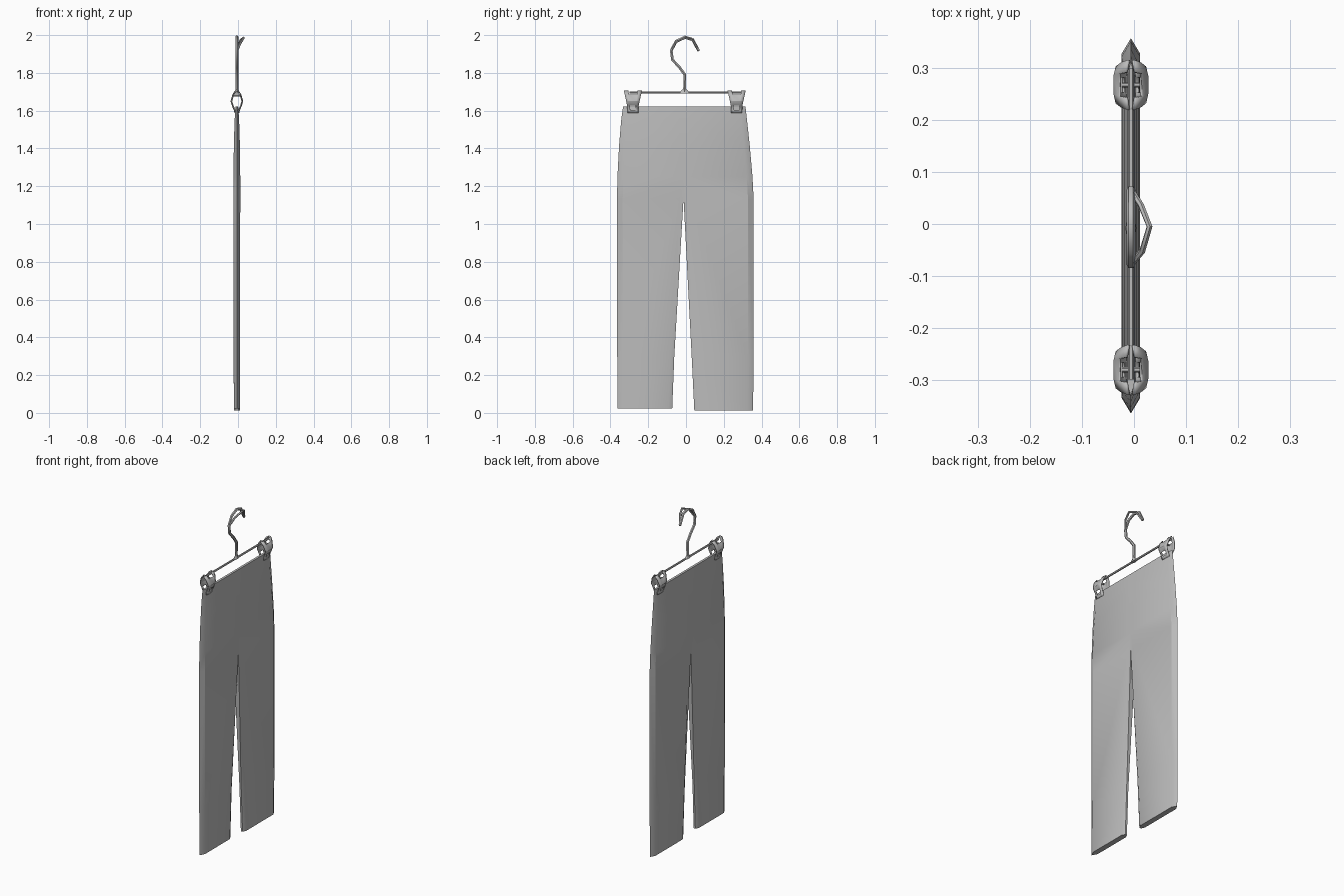
import bpy, bmesh, math
from mathutils import Vector

cube = bpy.data.objects.get("Cube")
if cube:
    bpy.data.objects.remove(cube, do_unlink=True)

CX = -0.006  # mid plane of the garment

grey = bpy.data.materials.new("mid_grey")
grey.use_nodes = True
grey.diffuse_color = (0.5, 0.5, 0.5, 1)
grey.node_tree.nodes["Principled BSDF"].inputs["Base Color"].default_value = (0.5, 0.5, 0.5, 1)


def finish(obj, angle=30):
    """Give the object its colour and smooth shading with sharp edges."""
    obj.data.materials.clear()
    obj.data.materials.append(grey)
    bpy.ops.object.select_all(action='DESELECT')
    obj.select_set(True)
    bpy.context.view_layer.objects.active = obj
    bpy.ops.object.shade_smooth_by_angle(angle=math.radians(angle))


def mesh_object(name, bm):
    bmesh.ops.recalc_face_normals(bm, faces=bm.faces[:])
    mesh = bpy.data.meshes.new(name)
    bm.to_mesh(mesh)
    bm.free()
    obj = bpy.data.objects.new(name, mesh)
    bpy.context.collection.objects.link(obj)
    return obj


def wire(name, points, radius):
    """A low-sided bent rod through the points."""
    curve = bpy.data.curves.new(name, 'CURVE')
    curve.dimensions = '3D'
    curve.bevel_depth = radius
    curve.bevel_resolution = 1
    curve.use_fill_caps = True
    spline = curve.splines.new('POLY')
    spline.points.add(len(points) - 1)
    for p, co in zip(spline.points, points):
        p.co = (*co, 1)
    obj = bpy.data.objects.new(name, curve)
    bpy.context.collection.objects.link(obj)
    bpy.ops.object.select_all(action='DESELECT')
    obj.select_set(True)
    bpy.context.view_layer.objects.active = obj
    bpy.ops.object.convert(target='MESH')
    finish(bpy.context.view_layer.objects.active, 50)


# Trousers: two lofted halves that meet on the seam above the crotch
SEAM, CROTCH = -0.013, 1.135


def half_trousers(bm, sections):
    rings = []
    for z, outer, inner, t in sections:
        way = 1 if inner > outer else -1
        joined = z >= CROTCH
        tip = t if joined else t * 0.35
        a = outer + way * 0.03
        b = inner - way * 0.02
        profile = [(0, outer), (t, a), (t, b), (tip, inner),
                   (-tip, inner), (-t, b), (-t, a)]
        rings.append([bm.verts.new((CX + x, y, z)) for x, y in profile])
    for (low, high), section in zip(zip(rings, rings[1:]), sections):
        for i in range(7):
            if i == 3 and section[0] >= CROTCH:
                continue  # no wall along the seam
            j = (i + 1) % 7
            bm.faces.new((low[i], low[j], high[j], high[i]))
    bm.faces.new(rings[0])
    bm.faces.new(rings[-1])


bm = bmesh.new()
half_trousers(bm, [
    (0.022, -0.362, -0.073, 0.016), (0.30, -0.364, -0.062, 0.017),
    (CROTCH, -0.365, SEAM, 0.018), (1.25, -0.363, SEAM, 0.018),
    (1.42, -0.354, SEAM, 0.016), (1.55, -0.343, SEAM, 0.012),
    (1.622, -0.333, SEAM, 0.007)])
half_trousers(bm, [
    (0.012, 0.355, 0.044, 0.016), (0.30, 0.358, 0.030, 0.017),
    (CROTCH, 0.358, SEAM, 0.018), (1.25, 0.352, SEAM, 0.018),
    (1.42, 0.337, SEAM, 0.016), (1.55, 0.323, SEAM, 0.012),
    (1.622, 0.315, SEAM, 0.007)])
bmesh.ops.remove_doubles(bm, verts=bm.verts[:], dist=0.0005)
finish(mesh_object("trousers", bm))

# Hanger bar and hook, with a second strand bent out sideways
wire("hanger_bar", [(CX, -0.30, 1.695), (CX, 0.30, 1.695)], 0.006)
hook = [(-0.008, 1.69), (-0.006, 1.79), (-0.035, 1.83), (-0.072, 1.87),
        (-0.078, 1.92), (-0.052, 1.968), (-0.005, 1.99), (0.035, 1.978), (0.066, 1.92)]
wire("hook", [(CX, y, z) for y, z in hook], 0.0085)
bulge = [0, 0.022, 0.036, 0.02, 0]
wire("hook_side_strand",
     [(CX + x, y, z - 0.004) for x, (y, z) in zip(bulge, hook[4:])], 0.006)

# Domed collar where the hook meets the bar
bpy.ops.mesh.primitive_cone_add(vertices=8, radius1=0.03, radius2=0.012,
                                depth=0.02, location=(CX, -0.008, 1.702))
collar = bpy.context.object
collar.name = "hook_collar"
collar.scale.x = 0.35
finish(collar)

# Clips: a bowed plate on each side with a top notch and a lower window
# rows: height, distance from mid plane, half width
ROWS = [(1.705, 0.008, 0.048), (1.685, 0.021, 0.043), (1.65, 0.031, 0.035),
        (1.627, 0.024, 0.030), (1.603, 0.014, 0.029), (1.587, 0.010, 0.029)]


def clip_plate(name, y, side):
    bm = bmesh.new()
    grid = [[bm.verts.new((CX + side * (x - (0.004 if abs(u) == 1 else 0)), y + u * w, z))
             for u in (-1, -0.5, 0.5, 1)] for z, x, w in ROWS]
    for r in range(len(ROWS) - 1):
        for c in range(3):
            if c == 1 and r in (0, 3):
                continue  # notch and window
            bm.faces.new((grid[r][c], grid[r][c + 1], grid[r + 1][c + 1], grid[r + 1][c]))
    obj = mesh_object(name, bm)
    solid = obj.modifiers.new("thickness", 'SOLIDIFY')
    solid.thickness = 0.005
    solid.offset = 0
    finish(obj)


for label, y in (("back", 0.268), ("front", -0.281)):
    for face, side in (("left", 1), ("right", -1)):
        clip_plate(f"{label}_clip_{face}_plate", y, side)
    # pin holding the two plates on the bar
    wire(f"{label}_clip_pin", [(CX - 0.018, y, 1.68), (CX + 0.018, y, 1.68)], 0.005)
